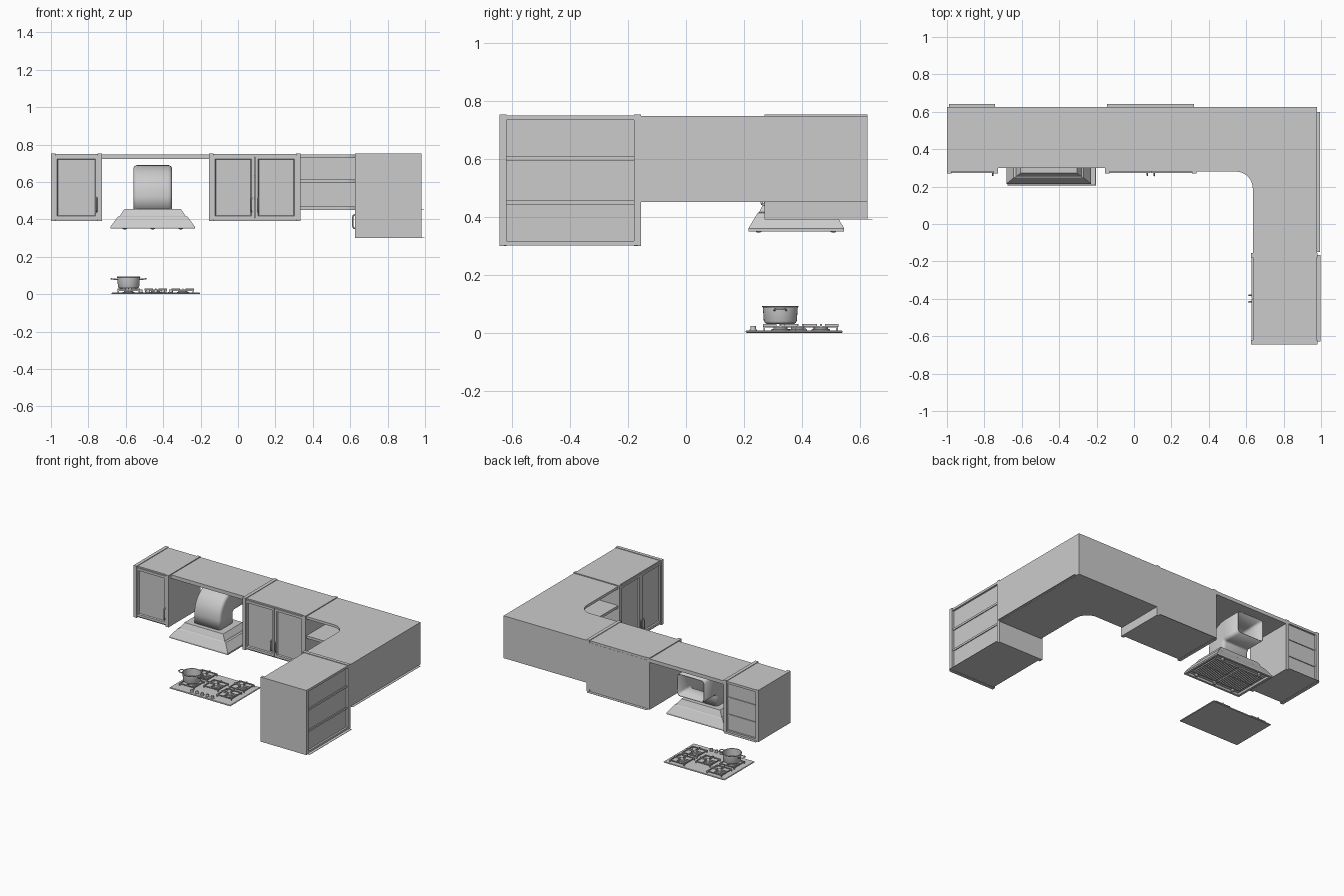
import bpy, bmesh
from math import sin, cos, pi
from mathutils import Matrix, Vector

if "Cube" in bpy.data.objects:
    bpy.data.objects.remove(bpy.data.objects["Cube"])

def finish(bm, name, smooth=False, M=None, recalc=True):
    if M is not None:
        bm.transform(M)
    if recalc:
        bmesh.ops.recalc_face_normals(bm, faces=bm.faces)
    me = bpy.data.meshes.new(name)
    bm.to_mesh(me)
    bm.free()
    ob = bpy.data.objects.new(name, me)
    bpy.context.collection.objects.link(ob)
    if smooth:
        bpy.ops.object.select_all(action='DESELECT')
        ob.select_set(True)
        bpy.context.view_layer.objects.active = ob
        bpy.ops.object.shade_smooth_by_angle()
    return ob

def add_box(bm, x0, x1, y0, y1, z0, z1):
    m = Matrix.Translation(((x0+x1)/2, (y0+y1)/2, (z0+z1)/2)) @ Matrix.Diagonal((x1-x0, y1-y0, z1-z0, 1))
    return bmesh.ops.create_cube(bm, size=1, matrix=m)['verts']

def boxes(name, items, M=None):
    bm = bmesh.new()
    for b in items:
        add_box(bm, *b)
    return finish(bm, name, M=M)

def loft(name, rings, cap0=True, cap1=True, smooth=False):
    bm = bmesh.new()
    vs = [[bm.verts.new(p) for p in r] for r in rings]
    n = len(vs[0])
    for a, b in zip(vs, vs[1:]):
        for i in range(n):
            bm.faces.new((a[i], a[(i+1) % n], b[(i+1) % n], b[i]))
    if cap0:
        bm.faces.new(vs[0][::-1])
    if cap1:
        bm.faces.new(vs[-1])
    return finish(bm, name, smooth)

def lathe(name, profile, cx, cy, n=32):
    rings = [[(cx+r*cos(2*pi*i/n), cy+r*sin(2*pi*i/n), z) for i in range(n)] for r, z in profile]
    return loft(name, rings, smooth=True)

def tube(name, pts, r, M=None):
    cu = bpy.data.curves.new(name, 'CURVE')
    cu.dimensions = '3D'
    cu.bevel_depth, cu.bevel_resolution, cu.use_fill_caps = r, 2, True
    s = cu.splines.new('POLY')
    s.points.add(len(pts)-1)
    for p, c in zip(s.points, pts):
        q = (M or Matrix()) @ Vector(c)
        p.co = (*q, 1)
    ob = bpy.data.objects.new(name, cu)
    bpy.context.collection.objects.link(ob)

# Framed door with a recessed panel and a bow handle
def door(name, x0, x1, z0, z1, hx, M):
    bm = bmesh.new()
    add_box(bm, x0, x1, 0.004, 0.022, z0, z1)
    bm.normal_update()
    f = min(bm.faces, key=lambda f: f.calc_center_median().y)
    bmesh.ops.inset_region(bm, faces=[f], thickness=0.024)
    bmesh.ops.inset_region(bm, faces=[f], thickness=0.006, depth=-0.008)
    finish(bm, name, M=M)
    a, b = z0+0.04, z0+0.115
    tube(name+"_handle", [(hx, 0.005, a), (hx, -0.008, a+0.004), (hx, -0.011, a+0.014),
         (hx, -0.011, b-0.014), (hx, -0.008, b-0.004), (hx, 0.005, b)], 0.004, M)

# Wall cabinet, built with its front at y = 0
def cabinet(name, M, w, z0, z1, ndoors, flush):
    d, t = 0.355, 0.024
    boxes(name+"_sides", [(0, t, 0, d, z0, z1+0.003), (w-t, w, 0, d, z0, z1+0.003)], M)
    boxes(name+"_top_bottom", [(t, w-t, 0.012, d-0.003, z1-0.017, z1-0.001),
          (t, w-t, 0.012, d-0.003, z0+0.002, z0+0.016)], M)
    yb = d-0.008 if flush else d-0.022
    boxes(name+"_back_panel", [(t, w-t, yb, yb+0.006, z0+0.016, z1-0.017)], M)
    h = (z1-z0)/3
    boxes(name+"_shelves", [(t, w-t, 0.03, yb+(0 if flush else 0.012), z0+k*h-0.007, z0+k*h+0.007) for k in (1, 2)], M)
    boxes(name+"_rear_lip", [(0.01, w-0.015, d-0.01, d+0.017, z0+0.001, z0+0.003)], M)
    a, b = t-0.008, w-t+0.008
    if ndoors == 1:
        door(name+"_door", a, b, z0+0.01, z1-0.01, b-0.012, M)
    else:
        m = (a+b)/2
        door(name+"_door_left", a, m-0.001, z0+0.01, z1-0.01, m-0.018, M)
        door(name+"_door_right", m+0.001, b, z0+0.01, z1-0.01, m+0.018, M)

cabinet("left_cabinet", Matrix.Translation((-1, 0.27, 0)), 0.272, 0.39, 0.75, 1, False)
cabinet("middle_cabinet", Matrix.Translation((-0.155, 0.27, 0)), 0.49, 0.39, 0.75, 2, True)
cabinet("right_cabinet", Matrix.Translation((0.625, -0.155, 0)) @ Matrix.Rotation(-pi/2, 4, 'Z'),
        0.488, 0.30, 0.75, 2, False)

# Bridge board over the hood
boxes("bridge_board", [(-0.728, -0.155, 0.30, 0.625, 0.722, 0.747)])

# L-shaped corner shelves with a rounded inner corner
outline = [(0.335, 0.605), (0.335, 0.28)]
outline += [(0.545+0.09*sin(i*pi/20), 0.19+0.09*cos(i*pi/20)) for i in range(11)]
outline += [(0.635, -0.155), (0.96, -0.155), (0.96, 0.605)]
for nm, za, zb in (("bottom", 0.45, 0.468), ("middle", 0.594, 0.612), ("top", 0.729, 0.747)):
    loft("corner_shelf_"+nm, [[(x, y, z) for x, y in outline] for z in (za, zb)])
boxes("corner_back_panels", [(0.335, 0.978, 0.605, 0.625, 0.45, 0.747), (0.96, 0.978, -0.155, 0.605, 0.45, 0.747)])
boxes("corner_rear_lip", [(0.97, 0.995, -0.15, 0.6, 0.451, 0.453)])

# Extractor hood: stepped canopy with recessed underside
HX, HY = -0.456, 0.38
def rect(hx, hy, z):
    return [(HX-hx, HY-hy, z), (HX+hx, HY-hy, z), (HX+hx, HY+hy, z), (HX-hx, HY+hy, z)]
loft("hood_canopy", [rect(0.205, 0.145, 0.362), rect(0.21, 0.15, 0.35), rect(0.226, 0.165, 0.35),
     rect(0.226, 0.165, 0.36), rect(0.187, 0.133, 0.413), rect(0.175, 0.127, 0.417),
     rect(0.172, 0.124, 0.424), rect(0.15, 0.108, 0.456)])

# Rounded square duct bending to the wall
def section(c, ang, hw=0.104, hd=0.078, r=0.022):
    out = []
    for k, (sx, sy) in enumerate(((1, 1), (-1, 1), (-1, -1), (1, -1))):
        for j in range(5):
            a = k*pi/2 + j*pi/8
            u = sx*(hw-r) + r*cos(a)
            v = sy*(hd-r) + r*sin(a)
            out.append((HX+u, c[0]+v*cos(ang), c[1]-v*sin(ang)))
    return out
R = 0.09
zc = 0.69-0.078-R
rings = [section((HY, 0.45), 0)]
rings += [section((HY+R-R*cos(i*pi/20), zc+R*sin(i*pi/20)), i*pi/20) for i in range(11)]
rings.append(section((0.60, 0.612), pi/2))
duct = loft("hood_duct", rings, False, False, True)
mod = duct.modifiers.new("thickness", 'SOLIDIFY')
mod.thickness = 0.005

# Grease filter slats, frame and lamps
slats = []
for cx in (HX-0.1, HX+0.1):
    slats += [(cx-0.085+0.0142*i, cx-0.078+0.0142*i, 0.275, 0.485, 0.354, 0.363) for i in range(13)]
    slats += [(cx-0.092, cx+0.097, y, y+0.008, 0.353, 0.363) for y in (0.267, 0.375, 0.485)]
boxes("hood_filters", slats)
for i, (dx, y) in enumerate(((-0.15, 0.25), (0.15, 0.25), (0, 0.25), (-0.15, 0.508), (0.15, 0.508))):
    lathe(f"hood_lamp_{i}", [(0.012, 0.363), (0.012, 0.35), (0.006, 0.346)], HX+dx, y, 16)

# Gas hob plate
plate = boxes("hob_plate", [(-0.677, -0.203, 0.205, 0.54, 0, 0.008)])
bev = plate.modifiers.new("edge", 'BEVEL')
bev.width = 0.003

# Burners with square pan supports
spots = [(-0.585, 0.325), (-0.585, 0.465), (-0.295, 0.325), (-0.295, 0.465), (-0.44, 0.385)]
for i, (x, y) in enumerate(spots):
    lathe(f"burner_{i}", [(0.032, 0.007), (0.032, 0.012), (0.024, 0.013), (0.024, 0.018),
          (0.021, 0.019), (0.02, 0.023)], x, y, 24)
    g, t = 0.055, 0.003
    bars = []
    for s in (-1, 1):
        bars += [(x-g, x+g, y+s*g-t, y+s*g+t, 0.018, 0.024), (x+s*g-t, x+s*g+t, y-g, y+g, 0.018, 0.024)]
        bars += [(x+s*0.037-0.023, x+s*0.037+0.023, y-t, y+t, 0.02, 0.03),
                 (x-t, x+t, y+s*0.037-0.023, y+s*0.037+0.023, 0.02, 0.03)]
        bars += [(x+s*g-t, x+s*g+t, y+q*g-t, y+q*g+t, 0.006, 0.024) for q in (-1, 1)]
    boxes(f"pan_support_{i}", bars)

# Control knobs
for i in range(5):
    lathe(f"knob_{i}", [(0.013, 0.007), (0.013, 0.011), (0.010, 0.012), (0.009, 0.024)], -0.52+0.04*i, 0.232, 20)

# Open cooking pot with two loop handles
px, py = spots[0]
lathe("pot", [(0.046, 0.03), (0.053, 0.034), (0.057, 0.042), (0.06, 0.086), (0.063, 0.09), (0.062, 0.093),
      (0.058, 0.092), (0.055, 0.044), (0.045, 0.034)], px, py)
for s, nm in ((-1, "left"), (1, "right")):
    tube("pot_handle_"+nm, [(px+s*0.058, py-0.02, 0.078), (px+s*0.085, py-0.019, 0.081), (px+s*0.094, py-0.012, 0.082),
         (px+s*0.094, py+0.012, 0.082), (px+s*0.085, py+0.019, 0.081), (px+s*0.058, py+0.02, 0.078)], 0.0035)
